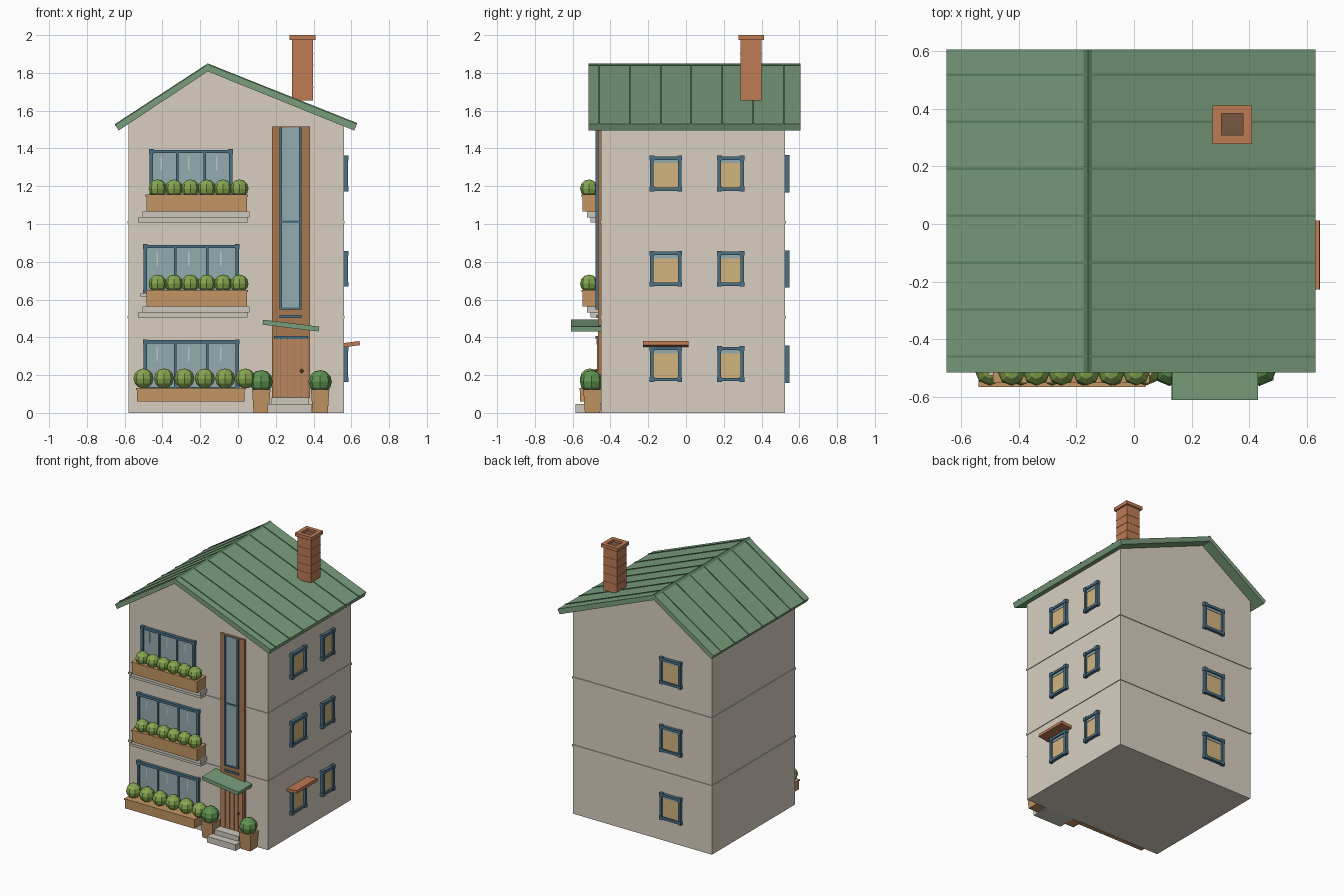
import bpy, bmesh, math
from mathutils import Matrix, Vector

if "Cube" in bpy.data.objects:
    bpy.data.objects.remove(bpy.data.objects["Cube"])


def material(name, hexcode):
    rgb = [int(hexcode[i:i + 2], 16) / 255 for i in (0, 2, 4)]
    m = bpy.data.materials.new(name)
    m.diffuse_color = [((c + 0.055) / 1.055) ** 2.4 if c > 0.04 else c / 12.92 for c in rgb] + [1]
    m.use_nodes = True
    m.node_tree.nodes["Principled BSDF"].inputs["Base Color"].default_value = m.diffuse_color
    return m


WALL = material("plaster", "D8CFC1")
STONE = material("stone", "CFC9BE")
ROOF = material("roof_green", "7A9E7C")
RIB = material("rib_green", "5F8564")
WOOD = material("wood", "A97850")
BOARD = material("board", "B98660")
BOX = material("planter_wood", "C29563")
BRICK = material("brick", "BF7B55")
DARK = material("soot", "75573F")
FRAME = material("frame_blue", "4B7084")
GLASS = material("glass", "93ABB0")
SHINE = material("glass_shine", "B9CBCB")
WARM = material("warm_pane", "D3B57F")
LEAF = material("leaf", "86A850")
LEAF2 = material("leaf_dark", "5F9450")


def finish(name, bm, mat):
    bmesh.ops.recalc_face_normals(bm, faces=bm.faces)
    me = bpy.data.meshes.new(name)
    bm.to_mesh(me)
    bm.free()
    me.materials.append(mat)
    ob = bpy.data.objects.new(name, me)
    bpy.context.collection.objects.link(ob)
    return ob


def boxes(name, mat, items, mtx=Matrix()):
    """Boxes given as (x0, x1, y0, y1, z0, z1), joined in one object."""
    bm = bmesh.new()
    for x0, x1, y0, y1, z0, z1 in items:
        m = Matrix.Translation(((x0 + x1) / 2, (y0 + y1) / 2, (z0 + z1) / 2)) \
            @ Matrix.Diagonal((x1 - x0, y1 - y0, z1 - z0, 1))
        bmesh.ops.create_cube(bm, size=1, matrix=mtx @ m)
    return finish(name, bm, mat)


def extrude(name, mat, profile, spans):
    """Extrude an xz profile along y for each (y0, y1) span."""
    bm = bmesh.new()
    for y0, y1 in spans:
        f = bm.faces.new([bm.verts.new((x, y0, z)) for x, z in profile])
        g = bmesh.ops.extrude_face_region(bm, geom=[f])["geom"]
        bmesh.ops.translate(bm, vec=(0, y1 - y0, 0),
                            verts=[v for v in g if isinstance(v, bmesh.types.BMVert)])
    return finish(name, bm, mat)


def bushes(name, mat, centres, r):
    bm = bmesh.new()
    for c in centres:
        bmesh.ops.create_uvsphere(bm, u_segments=8, v_segments=6, radius=r,
                                  matrix=Matrix.Translation(c))
    return finish(name, bm, mat)


def window(name, u0, u1, z0, z1, mtx, pane, mullions=0, d=0.022, t=0.018):
    """Framed window in a local frame: wall plane y=0, outward is -y."""
    bars = [(u0, u1, -d, 0, z0, z0 + t), (u0, u1, -d, 0, z1 - t, z1),
            (u0, u0 + t, -d, 0, z0, z1), (u1 - t, u1, -d, 0, z0, z1)]
    for u in (u0, u1 - t):
        for z in (z0, z1 - t):
            bars.append((u - .004, u + t + .004, -d - .002, 0, z - .004, z + t + .004))
    step = (u1 - u0) / (mullions + 1)
    for i in range(1, mullions + 1):
        c = u0 + i * step
        bars.append((c - .006, c + .006, -d + .003, 0, z0, z1))
    boxes(name + "_frame", FRAME, bars, mtx)
    boxes(name + "_pane", pane, [(u0 + .01, u1 - .01, -.009, 0, z0 + .01, z1 - .01)], mtx)
    if mullions:
        boxes(name + "_shine", SHINE, [(u0 + step * (i + .4), u0 + step * (i + .4) + .008, -.011, -.008,
              z1 - .11, z1 - .035) for i in range(mullions + 1)], mtx)
    else:
        boxes(name + "_blind", GLASS, [(u0 + t, u1 - t, -.012, 0, z1 - t - .018, z1 - t)], mtx)


# Walls with gable, and thin floor bands
extrude("walls", WALL, [(-.58, 0), (.56, 0), (.56, 1.52), (-.16, 1.82), (-.58, 1.53)], [(-.45, .525)])
boxes("floor_bands", WALL, [(-.585, .565, -.455, .53, z - .007, z + .007) for z in (.507, 1.01)])

# Roof slab, standing seams and ridge cap
top = [(-.65, 1.525), (-.16, 1.845), (.63, 1.53)]
extrude("roof", ROOF, top + [(.615, 1.495), (-.16, 1.808), (-.632, 1.495)], [(-.515, .605)])
seams = [-.46 + .163 * i for i in range(7)]
extrude("roof_seams", RIB, [(x, z + .005) for x, z in top] + [(x, z - .005) for x, z in reversed(top)],
        [(y - .004, y + .004) for y in seams])
extrude("ridge_cap", RIB, [(-.175, 1.837), (-.16, 1.851), (-.145, 1.842), (-.16, 1.83)], [(-.515, .605)])

# Chimney with brick courses, hollow cap
boxes("chimney", BRICK, [(.287, .397, .288, .4, 1.655, 1.98)])
boxes("chimney_courses", BRICK, [(.285, .399, .286, .402, z, z + .004) for z in (1.72, 1.78, 1.84, 1.9)])
boxes("chimney_cap", BRICK, [(.273, .303, .278, .412, 1.975, 2), (.379, .409, .278, .412, 1.975, 2),
                             (.303, .379, .278, .308, 1.975, 2), (.303, .379, .384, .412, 1.975, 2)])
boxes("chimney_flue", DARK, [(.303, .379, .308, .384, 1.97, 1.984)])

# Windows on the right and back walls
right = Matrix.Translation((.56, 0, 0)) @ Matrix.Rotation(math.pi / 2, 4, 'Z')
back = Matrix.Translation((0, .525, 0)) @ Matrix.Rotation(math.pi, 4, 'Z')
front = Matrix.Translation((0, -.45, 0))
for i in range(3):
    z0 = .168 + i * .504
    window(f"right_window_a{i}", -.19, -.024, z0, z0 + .182, right, WARM)
    window(f"right_window_b{i}", .168, .306, z0, z0 + .182, right, WARM)
    window(f"back_window_{i}", .165, .335, z0 - .005, z0 + .185, back, WARM)

# Tilted awning over a side window
boxes("side_awning", BRICK, [(-.043, .043, -.12, .12, -.011, .011)],
      Matrix.Translation((.602, -.108, .364)) @ Matrix.Rotation(math.radians(-7), 4, 'Y'))

# Front windows
for i, (u0, u1, z0, z1) in enumerate([(-.5, .005, .12, .385), (-.5, .005, .63, .89), (-.468, -.03, 1.13, 1.393)]):
    window(f"front_window_{i}", u0, u1, z0, z1, front, GLASS, mullions=2)
boxes("window_sill", STONE, [(-.515, .01, -.49, -.45, .615, .635)])

# Planter boxes with ledges and rows of bushes
boxes("ground_planter", BOX, [(-.535, .035, -.56, -.45, .06, .122), (-.54, .04, -.565, -.45, .122, .132)])
bushes("ground_bushes", LEAF, [(-.5 + .108 * i, -.508, .182) for i in range(6)], .053)
for n, dz in (("middle", 0), ("upper", .504)):
    boxes(n + "_planter", BOX, [(-.485, .048, -.548, -.45, .562 + dz, .64 + dz),
                                (-.49, .053, -.552, -.45, .64 + dz, .651 + dz)])
    boxes(n + "_ledges", STONE, [(-.505, .06, -.525, -.45, .531 + dz, .562 + dz),
                                 (-.53, .05, -.505, -.45, .505 + dz, .531 + dz)])
    bushes(n + "_bushes", LEAF, [(-.425 + .0865 * i, -.513, .684 + dz) for i in range(6)], .048)

# Entrance panel, tall stair window and door
boxes("entrance_panel", WOOD, [(.18, .38, -.465, -.45, .08, 1.515)])
boxes("stair_glass", GLASS, [(.225, .33, -.472, -.46, .55, 1.51)])
boxes("stair_frame", FRAME, [(.22, .233, -.48, -.46, .548, 1.51), (.322, .335, -.48, -.46, .548, 1.51),
                             (.22, .335, -.478, -.46, .548, .558), (.22, .335, -.478, -.46, 1.006, 1.018),
                             (.22, .335, -.475, -.46, .503, .517), (.19, .37, -.478, -.46, .392, .408)])
boxes("door_boards", BOARD, [(.19 + .0364 * i, .2225 + .0364 * i, -.471, -.46, .085, .39) for i in range(5)])
bushes("door_knob", DARK, [(.337, -.476, .222)], .01)

# Steps and tilted canopy
boxes("steps", STONE, [(.155, .39, -.585, -.45, 0, .046), (.178, .375, -.53, -.45, .046, .082)])
boxes("door_canopy", ROOF, [(-.15, .15, -.08, .08, -.013, .013)],
      Matrix.Translation((.28, -.53, .462)) @ Matrix.Rotation(math.radians(7), 4, 'Y'))

# Tapered pots beside the door
for n, x in (("left", .123), ("right", .435)):
    bm = bmesh.new()
    bmesh.ops.create_cone(bm, cap_ends=True, segments=4, radius1=.057, radius2=.069, depth=.125,
                          matrix=Matrix.Translation((x, -.495, .0625)) @ Matrix.Rotation(math.pi / 4, 4, 'Z'))
    finish(n + "_pot", bm, BOX)
    bushes(n + "_pot_bush", LEAF2, [(x, -.5, .165)], .062)
